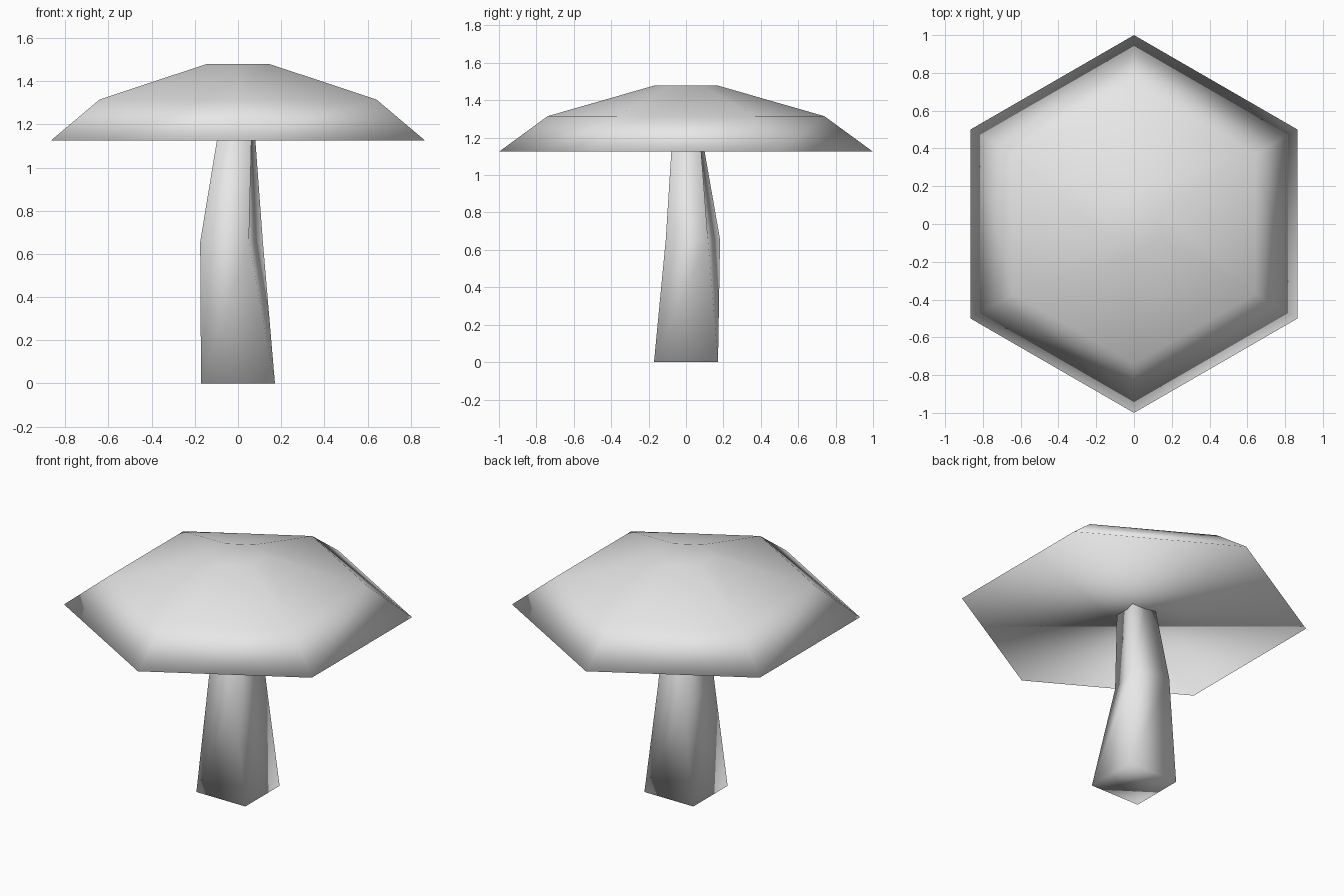
import bpy, bmesh
from math import sin, cos, pi, radians

old = bpy.data.objects.get("Cube")
if old:
    bpy.data.objects.remove(old, do_unlink=True)

grey = bpy.data.materials.new("pale_grey")
grey.use_nodes = True
colour = (0.8, 0.8, 0.8, 1)
grey.diffuse_color = colour
grey.node_tree.nodes["Principled BSDF"].inputs["Base Color"].default_value = colour


def loft(name, sides, rings):
    """Closed smooth solid through regular rings (radius, z, first angle, x, y)."""
    bm = bmesh.new()
    loops = []
    for r, z, start, cx, cy in rings:
        angles = [radians(start) + 2 * pi * i / sides for i in range(sides)]
        loops.append([bm.verts.new((cx + r * cos(a), cy + r * sin(a), z)) for a in angles])
    for low, high in zip(loops, loops[1:]):
        for i in range(sides):
            j = (i + 1) % sides
            bm.faces.new((low[i], low[j], high[j], high[i]))
    bm.faces.new(loops[0][::-1])
    bm.faces.new(loops[-1])
    for f in bm.faces:
        f.smooth = True
    mesh = bpy.data.meshes.new(name)
    bm.to_mesh(mesh)
    bm.free()
    mesh.materials.append(grey)
    obj = bpy.data.objects.new(name, mesh)
    bpy.context.collection.objects.link(obj)
    return obj


# Six-sided cap with a flat underside
loft("mushroom_cap", 6, [
    (1.0, 1.125, 30, 0, 0),
    (0.74, 1.315, 30, 0, 0),
    (0.165, 1.48, 30, 0, 0),
])

# Four-sided stem, bent and twisted at the middle, ending inside the cap
loft("stem", 4, [
    (0.242, 0.0, 45, 0, 0),
    (0.166, 0.655, 29, -0.03, 0.037),
    (0.094, 1.315, 45, 0, 0),
])
